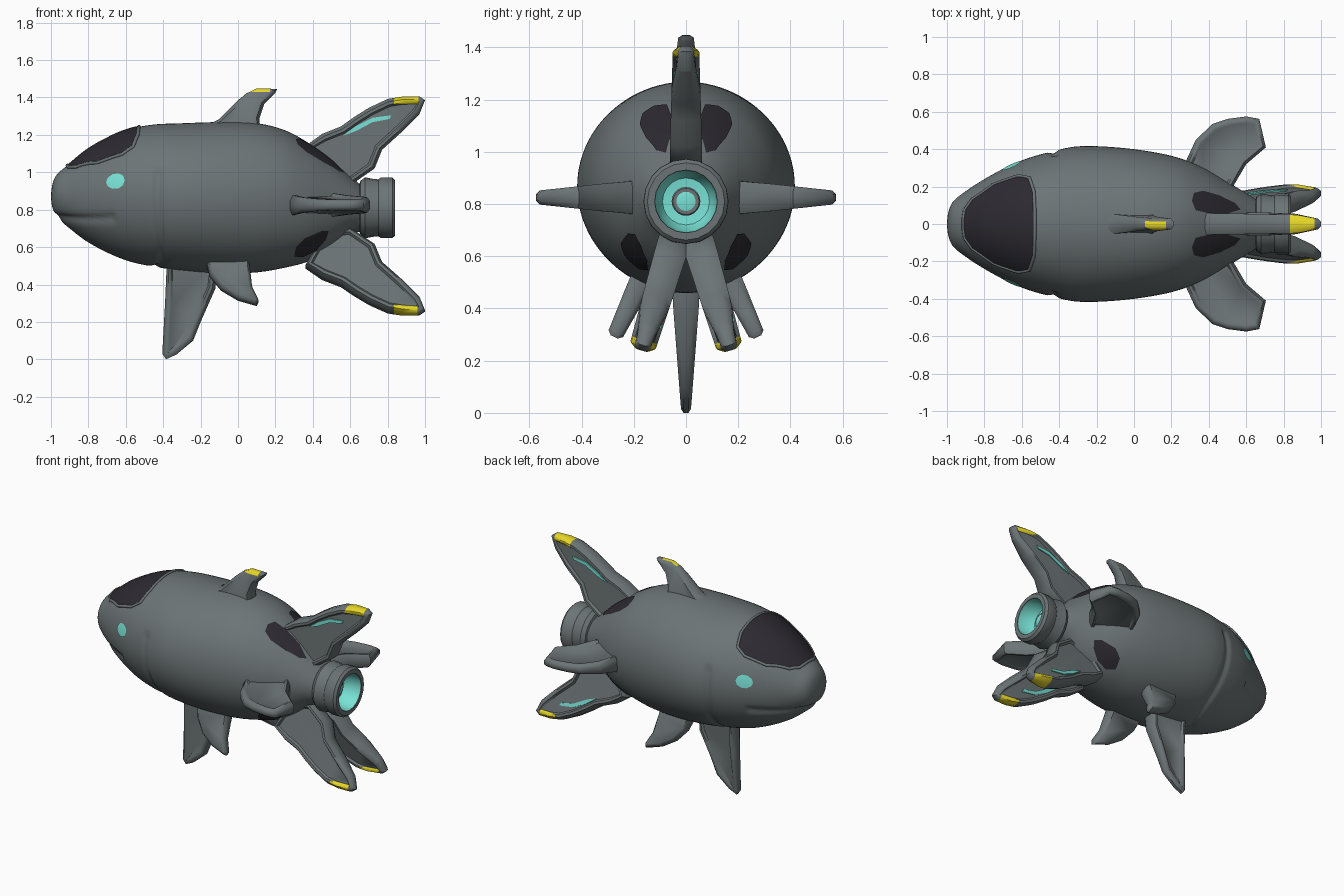
import bpy, bmesh, math
from math import sin, cos, pi
from mathutils import Vector, Matrix

if "Cube" in bpy.data.objects:
    bpy.data.objects.remove(bpy.data.objects["Cube"])


def material(name, rgb):
    m = bpy.data.materials.new(name)
    m.diffuse_color = (*rgb, 1)
    m.use_nodes = True
    m.node_tree.nodes["Principled BSDF"].inputs["Base Color"].default_value = m.diffuse_color
    return m


GREY = material("hull grey", (0.15, 0.175, 0.18))
DARK = material("dark glass", (0.025, 0.023, 0.03))
CYAN = material("cyan glow", (0.19, 0.76, 0.67))
YELLOW = material("yellow tip", (0.8, 0.68, 0.02))


def finish(name, bm, mats, angle=35):
    me = bpy.data.meshes.new(name)
    bm.to_mesh(me)
    bm.free()
    for m in mats:
        me.materials.append(m)
    me.shade_smooth()
    me.set_sharp_from_angle(angle=math.radians(angle))
    ob = bpy.data.objects.new(name, me)
    bpy.context.collection.objects.link(ob)
    return ob


# Hull stations: x, top z, bottom z, half width
HULL = [(-1, .87, .87, 0), (-.98, .97, .78, .10), (-.9, 1.045, .70, .175), (-.8, 1.125, .625, .24),
        (-.6, 1.225, .53, .34), (-.45, 1.255, .495, .385), (-.3, 1.262, .475, .415),
        (-.1, 1.268, .46, .41), (.1, 1.262, .465, .385), (.25, 1.225, .49, .35),
        (.38, 1.155, .525, .295), (.5, 1.07, .59, .225), (.6, .98, .67, .165), (.67, .92, .70, .12)]
U = [math.sqrt(h[0] + 1) for h in HULL]


def station(x):
    """Smooth interpolation of the hull table; sqrt spacing gives a round nose."""
    u = math.sqrt(max(x + 1, 0))
    i = max(k for k in range(len(U) - 1) if U[k] <= u + 1e-9)
    d = U[i + 1] - U[i]
    t = (u - U[i]) / d

    def slope(k, c):
        a, b = max(k - 1, 0), min(k + 1, len(U) - 1)
        return (HULL[b][c] - HULL[a][c]) / (U[b] - U[a])
    out = []
    for c in (1, 2, 3):
        p, q = HULL[i][c], HULL[i + 1][c]
        out.append(p * (2*t**3 - 3*t*t + 1) + q * (3*t*t - 2*t**3)
                   + d * slope(i, c) * (t**3 - 2*t*t + t) + d * slope(i + 1, c) * (t**3 - t*t))
    return out


def surface(x, a, lift=0.0):
    """Point on the hull; a = 0 is the top, positive towards +y."""
    top, bot, w = station(x)
    h, c = (top - bot) / 2, (top + bot) / 2
    n = Vector((-.5 * max(0, -x - .5), sin(a), cos(a))).normalized()
    return Vector((x, w * sin(a), c + h * cos(a))) + n * lift


# Hull with shallow mouth and gill grooves
bm = bmesh.new()
NX, NA = 110, 96
rings = []
for i in range(1, NX + 1):
    x = -1 + 1.67 * (i / NX) ** 1.4
    ring = []
    for k in range(NA):
        a = 2 * pi * k / NA
        p = surface(x, a)
        mouth = math.exp(-((p.z - .75 - .3 * (x + .8) ** 2) / .018) ** 2) if -.985 < x < -.66 else 0
        gill = math.exp(-((x + .45 - .05 * sin(abs(p.y) * 7)) / .02) ** 2) if p.z < 1.0 else 0
        ring.append(bm.verts.new(surface(x, a, -.014 * max(mouth, gill))))
    rings.append(ring)
for r, s in zip(rings, rings[1:]):
    for k in range(NA):
        bm.faces.new((r[k], r[k - 1], s[k - 1], s[k]))
nose = bm.verts.new((-1, 0, .87))
for k in range(NA):
    bm.faces.new((nose, rings[0][k - 1], rings[0][k]))
bm.faces.new(rings[-1])
bmesh.ops.recalc_face_normals(bm, faces=bm.faces)
finish("hull", bm, [GREY], 50)


def patch(name, outline, mat, lift=.005, levels=8, sub=6):
    """Thin plate lying on the hull, outline in (x, angle)."""
    pts = []
    for (x0, a0), (x1, a1) in zip(outline, outline[1:] + outline[:1]):
        pts += [(x0 + (x1 - x0) * j / sub, a0 + (a1 - a0) * j / sub) for j in range(sub)]
    cx, ca = (sum(p[i] for p in pts) / len(pts) for i in (0, 1))
    bm = bmesh.new()
    loops = [[bm.verts.new(surface(cx + (x - cx) * l / levels, ca + (a - ca) * l / levels, lift))
              for x, a in pts] for l in range(1, levels + 1)]
    bm.faces.new(loops[0])
    n = len(pts)
    for r, s in zip(loops, loops[1:]):
        for k in range(n):
            bm.faces.new((r[k - 1], r[k], s[k], s[k - 1]))
    bmesh.ops.recalc_face_normals(bm, faces=bm.faces)
    if sum((f.normal.dot(f.calc_center_median() - Vector((0, 0, .85))) for f in bm.faces)) < 0:
        bmesh.ops.reverse_faces(bm, faces=bm.faces)
    finish(name, bm, [mat], 60)
    return [surface(x, a, .002) for x, a in pts]


# Windscreen and its raised frame
half = [(-.912, .03), (-.905, .075), (-.865, .13), (-.75, .21), (-.62, .255), (-.56, .245), (-.535, .17), (-.53, .06)]
screen = half + [(x, -y) for x, y in reversed(half)]
edge = patch("windscreen", [(x, math.asin(y / station(x)[2])) for x, y in screen], DARK)
cu = bpy.data.curves.new("windscreen_frame", "CURVE")
cu.dimensions = "3D"
cu.bevel_depth, cu.bevel_resolution = .009, 2
sp = cu.splines.new("POLY")
sp.points.add(len(edge) - 1)
for q, p in zip(sp.points, edge):
    q.co = (*p, 1)
sp.use_cyclic_u = True
cu.materials.append(GREY)
bpy.context.collection.objects.link(bpy.data.objects.new("windscreen_frame", cu))

# Eyes and dark rear panels on both sides
eye = [(-.655 + .05 * cos(t * pi / 5), 1.34 + .13 * sin(t * pi / 5)) for t in range(10)]
upper = [(.31, .38), (.32, .53), (.37, .62), (.46, .64), (.54, .58), (.57, .42), (.5, .24), (.40, .2), (.33, .23)]
lower = [(.30, 2.58), (.31, 2.36), (.36, 2.2), (.45, 2.12), (.485, 2.18), (.47, 2.38), (.42, 2.58), (.35, 2.66)]
for s, side in ((-1, "right"), (1, "left")):
    for name, shape, mat in (("eye", eye, CYAN), ("upper_panel", upper, DARK), ("lower_panel", lower, DARK)):
        patch(f"{name}_{side}", [(x, s * a) for x, a in shape], mat, levels=4)


def fin(name, outline, z0, angle, t0, t1, recess=True, tip=None, mats=(GREY, YELLOW), plain=None):
    """Fin from an (x, radius) outline, thickness tapering from t0 to t1, turned about the x axis.
    plain = upper thickness factor of a simple inlay; tip = x from, x to, radius from, y limit."""
    bm = bmesh.new()
    h = t0 * .5 if plain is None else t0
    f = bm.faces.new([bm.verts.new((x, -h, r)) for x, r in outline])
    ext = bmesh.ops.extrude_face_region(bm, geom=[f], use_keep_orig=True)["geom"]
    g = [e for e in ext if isinstance(e, bmesh.types.BMFace)][0]
    for v in g.verts:
        v.co.y = h if plain is None else h * plain
    bmesh.ops.recalc_face_normals(bm, faces=bm.faces)
    if plain is None:
        bmesh.ops.inset_individual(bm, faces=[f, g], thickness=.016, depth=t0 * .5)
        if recess:
            bmesh.ops.inset_individual(bm, faces=[f, g], thickness=.016)
            bmesh.ops.inset_individual(bm, faces=[f, g], thickness=.01, depth=-.016)
    if tip:
        for co, no in (((tip[0], 0, 0), (1, 0, 0)), ((tip[1], 0, 0), (1, 0, 0)), ((0, 0, tip[2]), (0, 0, 1))):
            bmesh.ops.bisect_plane(bm, geom=bm.verts[:] + bm.edges[:] + bm.faces[:], plane_co=co, plane_no=no)
        for face in bm.faces:
            c = face.calc_center_median()
            face.material_index = int(tip[0] < c.x < tip[1] and c.z > tip[2] and c.y < tip[3])
    r0, r1 = RANGE
    for v in bm.verts:
        k = min(max((v.co.z - r0) / (r1 - r0), 0), 1)
        v.co.y *= (1 + (t1 / t0 - 1) * k) * (1 - .5 * max(0, (v.co.x - .86) / .14))
    bm.transform(Matrix.Translation((0, 0, z0)) @ Matrix.Rotation(-angle, 4, "X"))
    bmesh.ops.recalc_face_normals(bm, faces=bm.faces)
    finish(name, bm, mats, 50)


# Three tail fins with glowing stripes
tail = [(.36, .33), (.45, .395), (.55, .435), (.62, .485), (.7, .535), (.8, .582), (.88, .595), (.97, .596),
        (1, .575), (.97, .5), (.88, .41), (.77, .31), (.73, .21), (.6, .12), (.45, .15)]
stripe = [(.56, .385), (.63, .437), (.72, .482), (.82, .495), (.81, .475), (.72, .458), (.63, .41)]
RANGE = (.2, .6)
for name, a, up, x1 in (("top", 0, 1, .965), ("left", pi - .29, 0, .96), ("right", pi + .29, 0, .96)):
    fin(f"tail_fin_{name}", tail, .81, a, .062, .05, tip=(.835, x1, .555, 1))
    fin(f"tail_stripe_{name}", stripe, .81, a, .054, .044, mats=(CYAN,), plain=up)

# Dorsal fin
RANGE = (.38, .59)
fin("dorsal_fin", [(-.17, .39), (-.1, .425), (-.05, .475), (0, .525), (.045, .562), (.1, .588), (.21, .586),
                   (.2, .565), (.14, .505), (.115, .43), (.12, .3), (-.1, .3)],
    .86, 0, .055, .028, recess=False, tip=(.06, .17, .568, .008))

# Keel fin
RANGE = (.38, .86)
fin("keel_fin", [(-.38, .33), (-.39, .56), (-.405, .83), (-.385, .86), (-.33, .835), (-.24, .76), (-.2, .66),
                 (-.12, .48), (-.12, .33)], .86, pi, .055, .018)

# Pelvic fins and side fins
for s, side in ((-1, "right"), (1, "left")):
    RANGE = (.4, .63)
    fin(f"pelvic_fin_{side}", [(-.17, .38), (-.15, .46), (-.09, .54), (0, .60), (.1, .632), (.11, .61), (.075, .53),
                               (.06, .38)], .86, pi - s * .45, .045, .03, recess=False)
    RANGE = (.2, .57)
    fin(f"side_fin_{side}", [(.27, .32), (.33, .45), (.42, .535), (.5, .562), (.6, .575), (.67, .562), (.705, .41),
                             (.6, .32), (.5, .15), (.35, .15)], .825, s * pi / 2, .066, .026)


def lathe(name, profile, mat, seg=20):
    """Turn an (x, radius) profile about the thruster axis."""
    bm = bmesh.new()
    rs = [[bm.verts.new((x, r * cos(2*pi*k/seg), .81 + r * sin(2*pi*k/seg))) for k in range(seg)] for x, r in profile]
    for a, b in zip(rs, rs[1:]):
        for k in range(seg):
            bm.faces.new((a[k], a[k - 1], b[k - 1], b[k]))
    bm.faces.new(rs[-1])
    bmesh.ops.recalc_face_normals(bm, faces=bm.faces)
    if bm.faces[:][-1].normal.x < 0:
        bmesh.ops.reverse_faces(bm, faces=bm.faces)
    finish(name, bm, [mat], 35)


# Thruster
lathe("thruster_shell", [(.58, .15), (.635, .13), (.65, .13), (.655, .145), (.68, .163), (.72, .155), (.75, .152),
                         (.765, .162), (.825, .162), (.84, .148), (.84, .12), (.80, .117), (.72, .115)], GREY)
lathe("thruster_glow", [(.835, .119), (.77, .112), (.73, .09), (.725, .05)], CYAN)
lathe("thruster_hub", [(.72, .055), (.75, .055), (.755, .05), (.755, .02)], GREY)
lathe("thruster_core", [(.75, .037), (.758, .037), (.76, .03)], CYAN)
